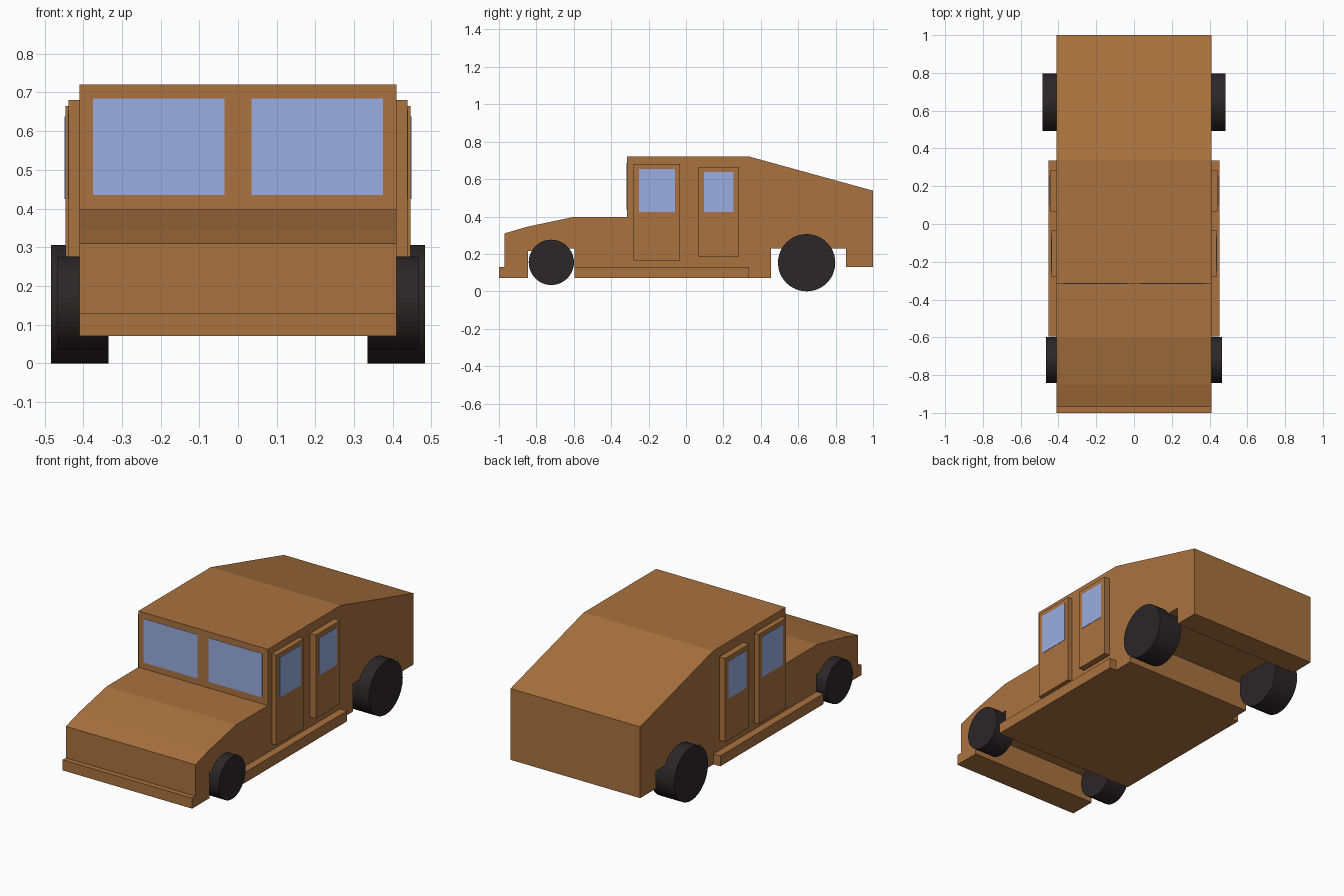
import bpy, bmesh, math

if "Cube" in bpy.data.objects:
    bpy.data.objects.remove(bpy.data.objects["Cube"])


def material(name, color):
    m = bpy.data.materials.new(name)
    m.diffuse_color = (*color, 1)
    m.use_nodes = True
    m.node_tree.nodes["Principled BSDF"].inputs["Base Color"].default_value = m.diffuse_color
    return m


PAINT = material("brown_paint", (0.40, 0.17, 0.05))
GLASS = material("blue_glass", (0.32, 0.42, 0.75))
RUBBER = material("black_rubber", (0.025, 0.02, 0.021))


def finish(name, bm, mat):
    bmesh.ops.recalc_face_normals(bm, faces=bm.faces)
    mesh = bpy.data.meshes.new(name)
    bm.to_mesh(mesh)
    bm.free()
    mesh.materials.append(mat)
    ob = bpy.data.objects.new(name, mesh)
    bpy.context.collection.objects.link(ob)
    return ob


def box(name, xs, ys, zs, mat):
    bm = bmesh.new()
    bmesh.ops.create_cube(bm, size=1)
    for v in bm.verts:
        v.co = [r[0] if c < 0 else r[1] for c, r in zip(v.co, (xs, ys, zs))]
    return finish(name, bm, mat)


def wheel(name, side, y, z, radius, inner, outer):
    bm = bmesh.new()
    bmesh.ops.create_cone(bm, cap_ends=True, segments=48, radius1=radius,
                          radius2=radius, depth=outer - inner)
    for v in bm.verts:
        a, b, c = v.co
        v.co = (side * (inner + outer) / 2 + c, y + a, z + b)
    return finish(name, bm, RUBBER)


# Body: side profile (y, z) with full-width wheel channels, extruded across x
profile = [(-1, 0.07), (-1, 0.13), (-0.97, 0.13), (-0.97, 0.31), (-0.85, 0.345),
           (-0.6, 0.398), (-0.315, 0.398), (-0.315, 0.72), (0.34, 0.72),
           (1, 0.538), (1, 0.13), (0.855, 0.13), (0.855, 0.23), (0.455, 0.23),
           (0.455, 0.07), (-0.595, 0.07), (-0.595, 0.23), (-0.845, 0.215),
           (-0.845, 0.07)]
W = 0.41
bm = bmesh.new()
face = bm.faces.new([bm.verts.new((-W, y, z)) for y, z in profile])
ext = bmesh.ops.extrude_face_region(bm, geom=[face])
for g in ext["geom"]:
    if isinstance(g, bmesh.types.BMVert):
        g.co.x = W
finish("body", bm, PAINT)


def span(side, a, b):
    return tuple(sorted((side * a, side * b)))


for label, s in (("left", -1), ("right", 1)):
    # Windshield pane
    box(f"windshield_{label}", span(s, 0.035, 0.375), (-0.317, -0.31),
        (0.435, 0.685), GLASS)
    # Running board
    box(f"running_board_{label}", span(s, 0.40, 0.453), (-0.595, 0.337),
        (0.07, 0.13), PAINT)
    # Doors and their windows
    for pos, x, ys, zs, wy, wz in (
            ("front", 0.438, (-0.28, -0.033), (0.165, 0.68), (-0.25, -0.06), (0.425, 0.655)),
            ("rear", 0.446, (0.067, 0.284), (0.187, 0.665), (0.095, 0.255), (0.425, 0.638))):
        box(f"{pos}_door_{label}", span(s, 0.40, x), ys, zs, PAINT)
        box(f"{pos}_door_window_{label}", span(s, x - 0.005, x + 0.002), wy, wz, GLASS)
    # Wheels
    wheel(f"front_wheel_{label}", s, -0.72, 0.155, 0.121, 0.335, 0.467)
    wheel(f"rear_wheel_{label}", s, 0.645, 0.153, 0.153, 0.335, 0.484)
